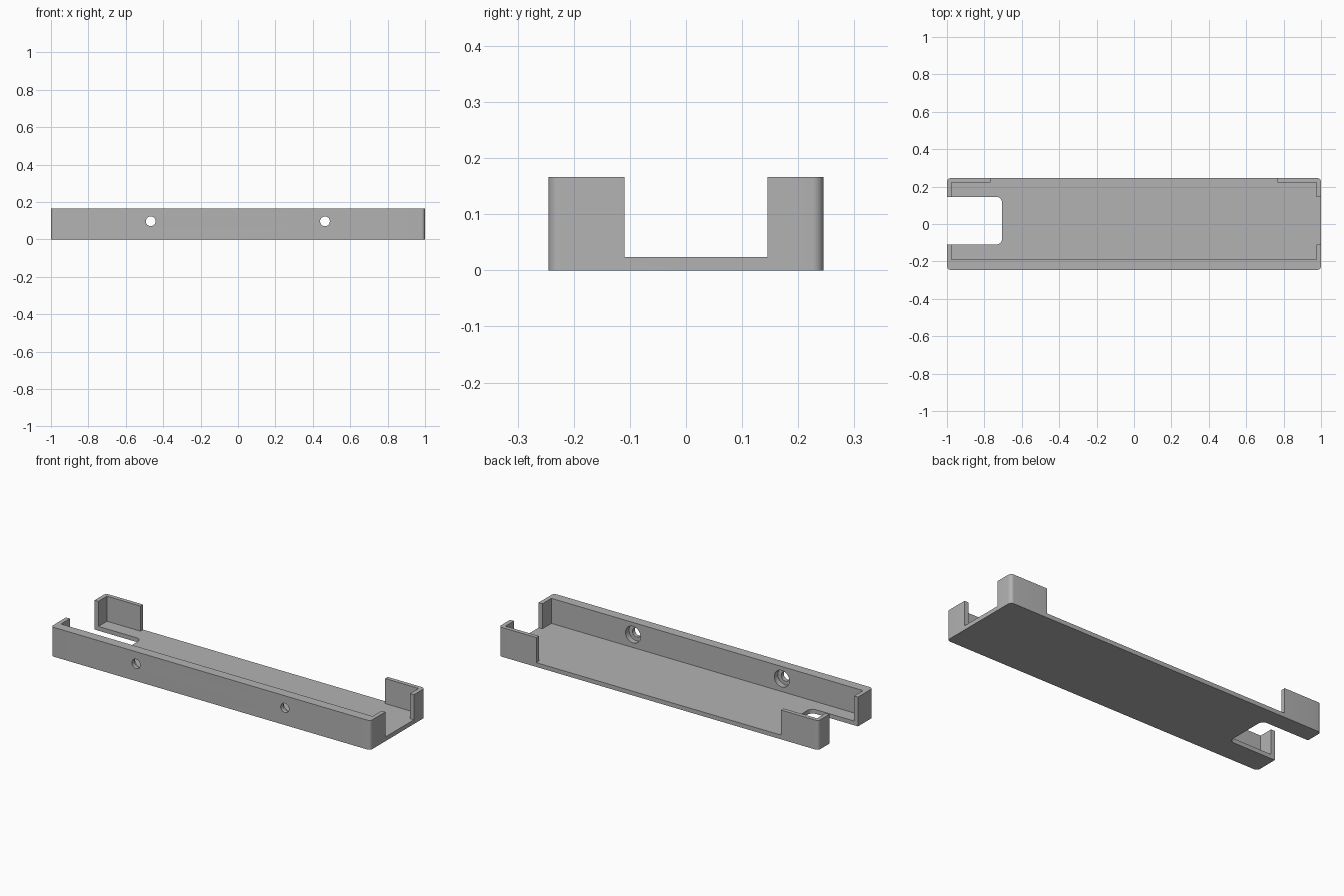
import bpy
import bmesh
from math import radians
from mathutils import Matrix

cube = bpy.data.objects.get("Cube")
if cube:
    bpy.data.objects.remove(cube, do_unlink=True)

TOP, FLOOR = 0.166, 0.024
FRONT_HOLE_Z = 0.097

grey = bpy.data.materials.new("plain grey")
grey.use_nodes = True
grey.diffuse_color = (0.45, 0.45, 0.45, 1)
grey.node_tree.nodes["Principled BSDF"].inputs["Base Color"].default_value = (0.45, 0.45, 0.45, 1)


def finish(bm, name):
    mesh = bpy.data.meshes.new(name)
    bm.to_mesh(mesh)
    bm.free()
    mesh.materials.append(grey)
    obj = bpy.data.objects.new(name, mesh)
    bpy.context.collection.objects.link(obj)
    return obj


def block(name, x, y, z, radius=0):
    """Box from ranges, with optional rounded upright edges."""
    bm = bmesh.new()
    bmesh.ops.create_cube(bm, size=1)
    for v in bm.verts:
        v.co = [r[0] if c < 0 else r[1] for c, r in zip(v.co, (x, y, z))]
    if radius:
        upright = [e for e in bm.edges
                   if abs(e.verts[0].co.z - e.verts[1].co.z) > 1e-4]
        bmesh.ops.bevel(bm, geom=upright, offset=radius, segments=8,
                        profile=0.5, affect='EDGES')
    return finish(bm, name)


def bore(name, x, y, radius):
    """Cylinder running front to back through the range y."""
    bm = bmesh.new()
    place = (Matrix.Translation((x, sum(y) / 2, FRONT_HOLE_Z))
             @ Matrix.Rotation(radians(90), 4, 'X'))
    bmesh.ops.create_cone(bm, cap_ends=True, segments=40, radius1=radius,
                          radius2=radius, depth=y[1] - y[0], matrix=place)
    return finish(bm, name)


def cut(target, cutter):
    cutter.hide_render = True
    mod = target.modifiers.new("cut", 'BOOLEAN')
    mod.operation = 'DIFFERENCE'
    mod.solver = 'EXACT'
    mod.object = cutter
    bpy.context.view_layer.objects.active = target
    bpy.ops.object.modifier_apply(modifier=mod.name)
    bpy.data.objects.remove(cutter, do_unlink=True)


# Solid outer body with rounded corners
tray = block("mounting_tray", (-1, 1), (-0.245, 0.245), (0, TOP), 0.02)

# Inner cavity, leaving a thick front wall and thin ends and back
cut(tray, block("cavity", (-0.976, 0.976), (-0.19, 0.222), (FLOOR, 0.3)))
# Openings in both ends, and between the two back corner tabs
cut(tray, block("end_gaps", (-1.1, 1.1), (-0.11, 0.145), (FLOOR, 0.3)))
cut(tray, block("back_gap", (-0.766, 0.766), (0.1, 0.3), (FLOOR, 0.3)))
# Slot through the floor at the right end
cut(tray, block("cable_slot", (-1.2, -0.706), (-0.11, 0.145), (-0.1, 0.1), 0.03))

# Screw holes with wide recesses on the inside of the front wall
for x in (-0.467, 0.465):
    cut(tray, bore("screw_hole", x, (-0.3, -0.15), 0.026))
    cut(tray, bore("screw_recess", x, (-0.222, -0.15), 0.047))

# Smooth the rounded corners and bores, keep hard edges
bpy.ops.object.select_all(action='DESELECT')
tray.select_set(True)
bpy.context.view_layer.objects.active = tray
bpy.ops.object.shade_smooth_by_angle(angle=radians(30))
